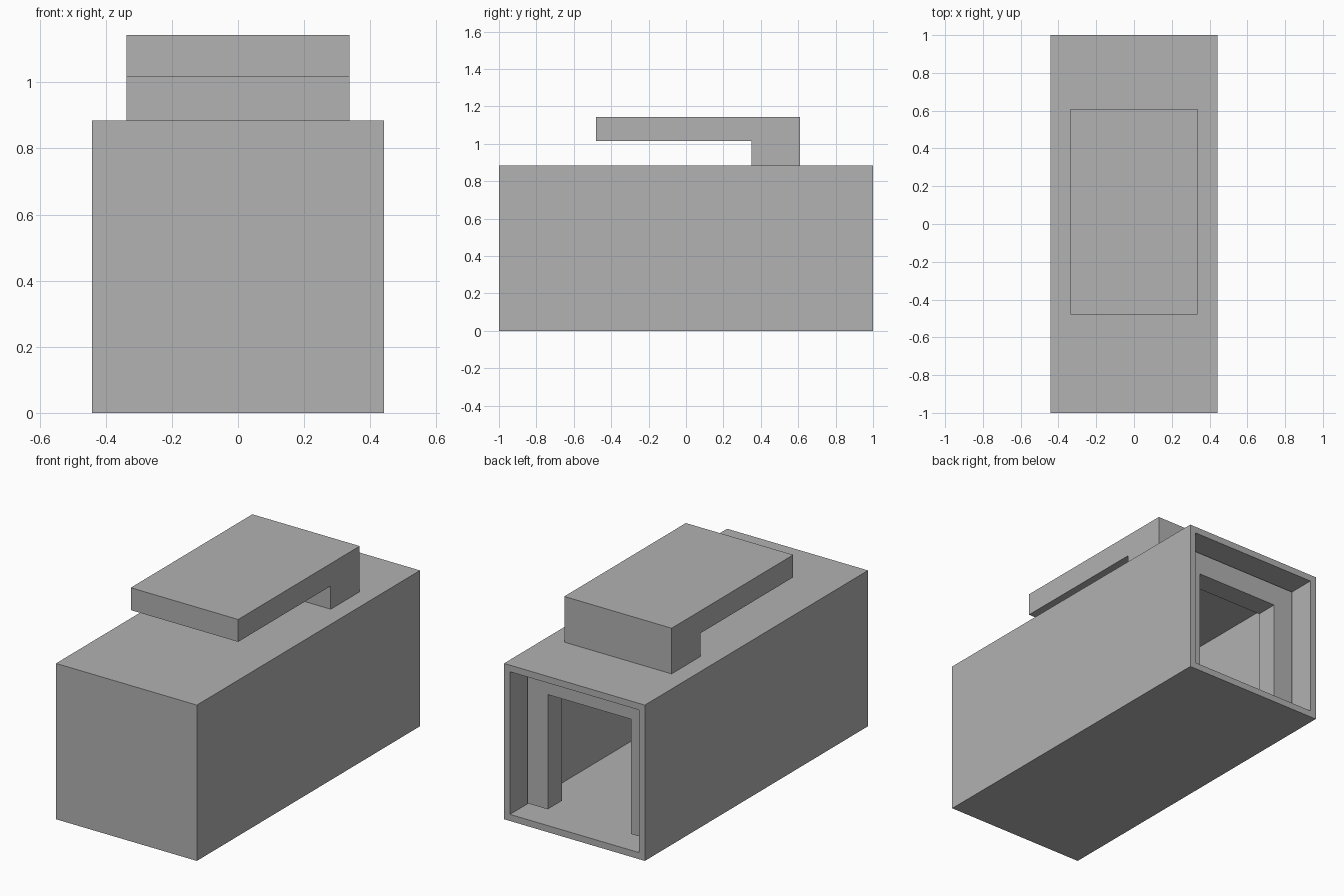
import bpy, bmesh
from mathutils import Vector

cube = bpy.data.objects.get("Cube")
if cube:
    bpy.data.objects.remove(cube, do_unlink=True)

GREY = (0.445, 0.445, 0.445, 1)
mat = bpy.data.materials.new("plain grey")
mat.use_nodes = True
mat.diffuse_color = GREY
mat.node_tree.nodes["Principled BSDF"].inputs["Base Color"].default_value = GREY


def finish(name, bm):
    bmesh.ops.recalc_face_normals(bm, faces=bm.faces)
    mesh = bpy.data.meshes.new(name)
    bm.to_mesh(mesh)
    bm.free()
    mesh.materials.append(mat)
    obj = bpy.data.objects.new(name, mesh)
    bpy.context.collection.objects.link(obj)
    return obj


def prism(name, points, direction):
    """Extrude a flat outline along a direction."""
    bm = bmesh.new()
    verts = [bm.verts.new(p) for p in points]
    face = bm.faces.new(verts)
    top = bmesh.ops.extrude_face_region(bm, geom=[face], use_keep_orig=True)
    moved = [g for g in top["geom"] if isinstance(g, bmesh.types.BMVert)]
    bmesh.ops.translate(bm, verts=moved, vec=Vector(direction))
    return finish(name, bm)


HALF_W, HEIGHT, WALL = 0.442, 0.884, 0.053

# Hollow box, open at the back
bm = bmesh.new()
bmesh.ops.create_cube(bm, size=1)
bmesh.ops.scale(bm, vec=(2 * HALF_W, 2, HEIGHT), verts=bm.verts)
bmesh.ops.translate(bm, vec=(0, 0, HEIGHT / 2), verts=bm.verts)
back = max(bm.faces, key=lambda f: f.calc_center_median().y)
bmesh.ops.inset_region(bm, faces=[back], thickness=WALL)
bmesh.ops.inset_region(bm, faces=[back], thickness=0, depth=-(2 - WALL))
finish("hollow_body", bm)

# Arched frame inside the opening, standing on the floor
ox, oz, rim = HALF_W - WALL, HEIGHT - WALL, 0.127
ix, iz = ox - rim, oz - rim
arch = [(-ox, WALL), (-ox, oz), (ox, oz), (ox, WALL),
        (ix, WALL), (ix, iz), (-ix, iz), (-ix, WALL)]
prism("inner_arch", [(x, 0.865, z) for x, z in arch], (0, -rim, 0))

# Overhanging clip on the roof
clip_w = 0.337
clip = [(0.35, HEIGHT), (0.61, HEIGHT), (0.61, 1.143),
        (-0.48, 1.143), (-0.48, 1.016), (0.35, 1.016)]
prism("top_clip", [(-clip_w, y, z) for y, z in clip], (2 * clip_w, 0, 0))
